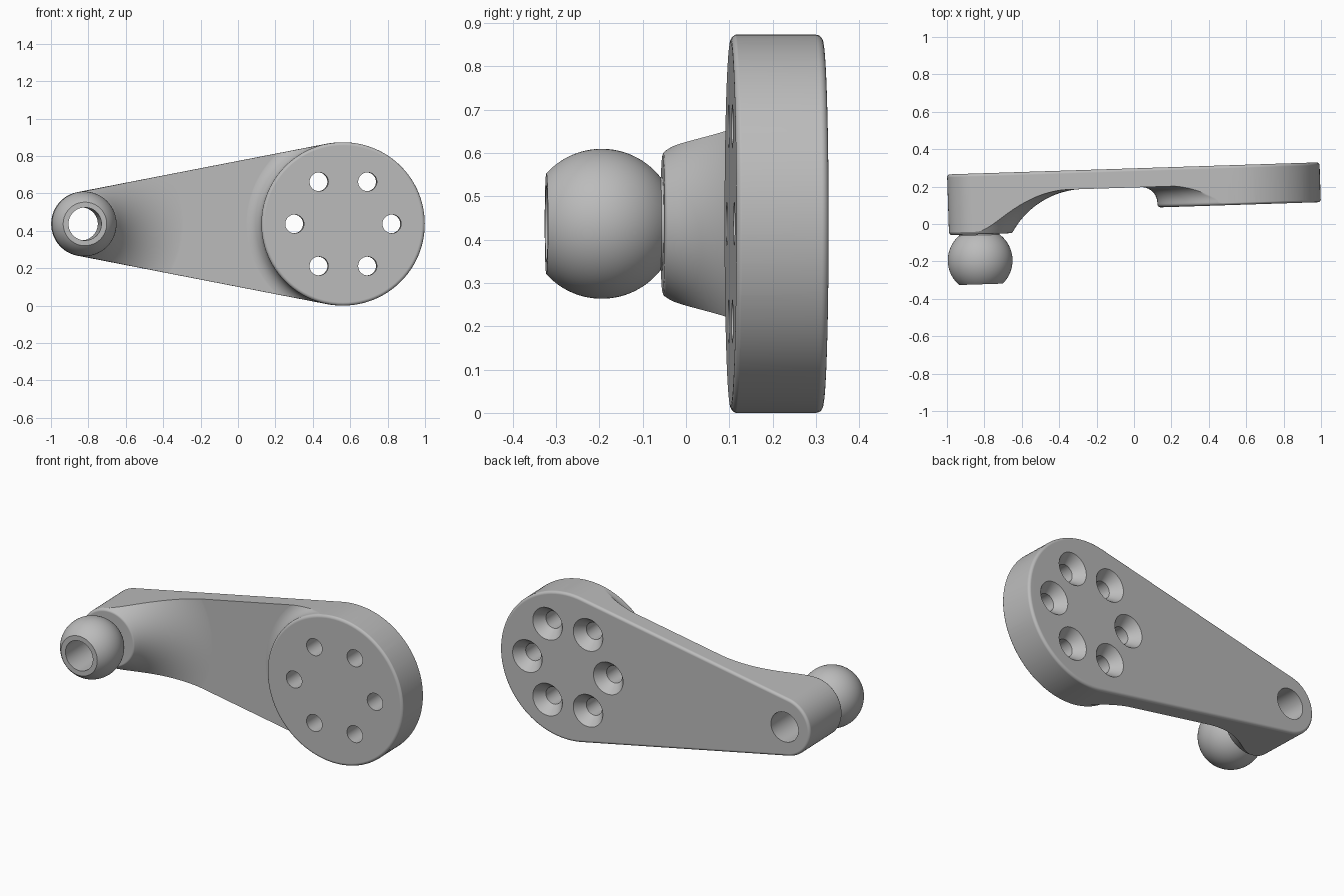
import bpy, bmesh
from math import pi, sin, cos, asin, sqrt

if "Cube" in bpy.data.objects:
    bpy.data.objects.remove(bpy.data.objects["Cube"])

grey = bpy.data.materials.new("plain grey")
grey.use_nodes = True
grey.diffuse_color = (0.5, 0.5, 0.5, 1)
grey.node_tree.nodes["Principled BSDF"].inputs["Base Color"].default_value = (0.5, 0.5, 0.5, 1)

# Main sizes, in a frame whose back face lies on y = 0
BOSS_X, BOSS_R = -0.827, 0.173
HUB_X, HUB_R = 0.556, 0.4365
PLATE, HUB_DEPTH, BOSS_DEPTH = 0.102, 0.213, 0.325
TILT = 0.0325


def circle(x, r, z=0.0, n=96):
    return [(x + r * cos(2 * pi * i / n), z + r * sin(2 * pi * i / n)) for i in range(n)]


def arm_outline(inset):
    """Two round ends joined by their tangent lines."""
    a = pi / 2 + asin((HUB_R - BOSS_R) / (HUB_X - BOSS_X))
    pts, n = [], 64
    for x, r, start, end in ((HUB_X, HUB_R, -a, a), (BOSS_X, BOSS_R, a, 2 * pi - a)):
        for i in range(n + 1):
            t = start + (end - start) * i / n
            pts.append((x + (r - inset) * cos(t), (r - inset) * sin(t)))
    return pts


def loft(name, rings):
    """Closed solid through outlines (x, z) placed at depths y."""
    bm = bmesh.new()
    rows = [[bm.verts.new((x, y, z)) for x, z in pts] for pts, y in rings]
    n = len(rows[0])
    for a, b in zip(rows, rows[1:]):
        for i in range(n):
            j = (i + 1) % n
            bm.faces.new((a[i], a[j], b[j], b[i]))
    bm.faces.new(rows[0])
    bm.faces.new(rows[-1])
    bmesh.ops.recalc_face_normals(bm, faces=bm.faces)
    mesh = bpy.data.meshes.new(name)
    bm.to_mesh(mesh)
    bm.free()
    mesh.materials.append(grey)
    ob = bpy.data.objects.new(name, mesh)
    bpy.context.collection.objects.link(ob)
    return ob


def turned(name, x, profile, z=0.0):
    return loft(name, [(circle(x, r, z), y) for r, y in profile])


def combine(ob, tool, operation, keep=False):
    mod = ob.modifiers.new(operation.lower(), 'BOOLEAN')
    mod.operation, mod.object, mod.solver = operation, tool, 'EXACT'
    bpy.context.view_layer.objects.active = ob
    bpy.ops.object.modifier_apply(modifier=mod.name)
    if not keep:
        bpy.data.objects.remove(tool)


# Arm blank: tapered outline with a rounded back edge
edge = 0.016
rings = []
for i in range(6):
    t = i * pi / 10
    rings.append((arm_outline(edge * (1 - sin(t))), -edge * (1 - cos(t))))
rings.append((arm_outline(0), -0.45))
arm = loft("mounting_arm", rings)

# Front envelope: slab, then a flared boss and a filleted hub
box = [(-1.5, -1), (1.5, -1), (1.5, 1), (-1.5, 1)]
envelope = loft("envelope", [(box, 0.1), (box, -PLATE)])

base = PLATE - 0.0005
big_r, reach = 0.444, 0.55
drop = BOSS_DEPTH - 0.006 - base
span = sqrt(big_r ** 2 - (big_r - drop) ** 2)
profile = [(reach, -0.05)]
for i in range(25):
    d = span * i / 24
    profile.append((reach - d, -base - big_r + sqrt(big_r ** 2 - d * d)))
profile = [(r, y if i == 0 else -base - (-base - y)) for i, (r, y) in enumerate(profile)]
boss_profile = [profile[0]]
for i in range(25):
    d = span * i / 24
    boss_profile.append((reach - d, -base - (big_r - sqrt(big_r ** 2 - d * d))))
rim = boss_profile[-1][0]
boss_profile += [(rim - 0.004, -BOSS_DEPTH + 0.002), (rim - 0.011, -BOSS_DEPTH)]
combine(envelope, turned("boss_flare", BOSS_X, boss_profile), 'UNION')

fillet, corner, wall = 0.085, 0.018, HUB_R + 0.001
hub_profile = [(wall + fillet, -0.05)]
for i in range(11):
    t = i * pi / 20
    hub_profile.append((wall + fillet * (1 - sin(t)), -base - fillet * (1 - cos(t))))
for i in range(7):
    t = i * pi / 12
    hub_profile.append((wall - corner * (1 - cos(t)), -HUB_DEPTH + corner * (1 - sin(t))))
combine(envelope, turned("hub_flare", HUB_X, hub_profile), 'UNION')
combine(arm, envelope, 'INTERSECT')

# Six countersunk screw holes in the hub
for k in range(6):
    a = k * pi / 3
    tool = turned("screw_cutter", HUB_X + 0.26 * cos(a),
                  [(0.11, 0.02), (0.05, -0.06), (0.05, -0.4)], 0.26 * sin(a))
    combine(arm, tool, 'DIFFERENCE')

# Ball stud: sphere with a flat front and a short neck into the boss
BALL_X, BALL_Y, BALL_R = -0.838, -0.465, 0.173
ball_profile = [(0.108, -0.3)]
low, high = asin(0.135 / BALL_R), asin(-0.128 / BALL_R)
for i in range(33):
    t = low + (high - low) * i / 32
    ball_profile.append((BALL_R * cos(t), BALL_Y + BALL_R * sin(t)))
ball = turned("ball_stud", BALL_X, ball_profile)

# Bore running through ball and boss
bore = turned("bore_cutter", BALL_X, [(0.088, 0.05), (0.088, -0.7)])
combine(ball, bore, 'DIFFERENCE', keep=True)
combine(arm, bore, 'DIFFERENCE')

# Place, tilt and shade the parts
for ob in (arm, ball):
    ob.location = (0, 0.2975, 0.4365)
    ob.rotation_euler = (0, 0, TILT)
    bpy.ops.object.select_all(action='DESELECT')
    ob.select_set(True)
    bpy.context.view_layer.objects.active = ob
    bpy.ops.object.shade_smooth_by_angle(angle=pi / 6)
    weighted = ob.modifiers.new("weighted normals", 'WEIGHTED_NORMAL')
    weighted.keep_sharp = True
